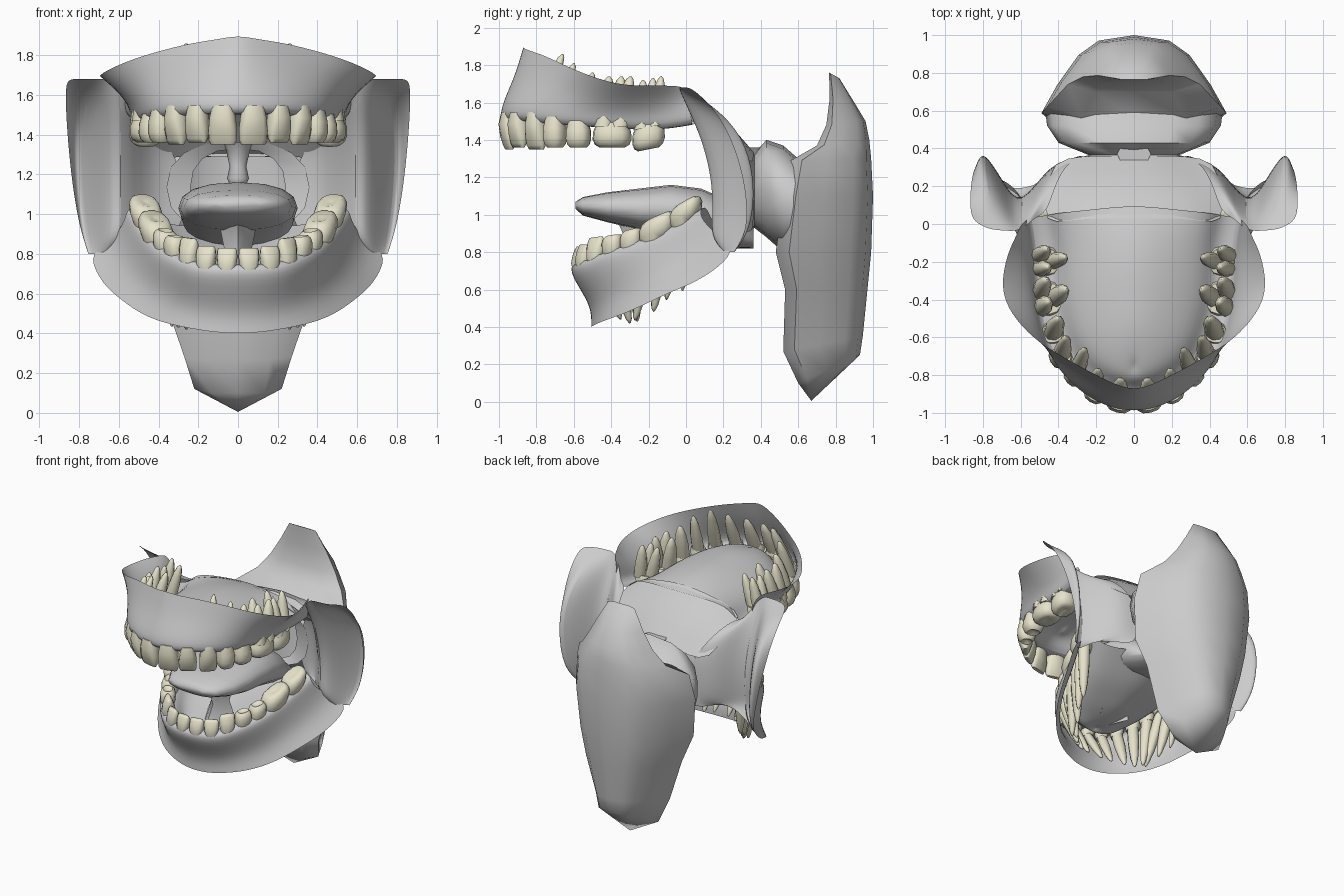
import bpy, bmesh, math
from mathutils import Vector as V

if "Cube" in bpy.data.objects:
    bpy.data.objects.remove(bpy.data.objects["Cube"])


def make(name, bm, mirror=False, mat=None, subsurf=0, angle=60):
    if mirror:
        dup = bmesh.ops.duplicate(bm, geom=bm.verts[:] + bm.edges[:] + bm.faces[:])["geom"]
        for v in [g for g in dup if isinstance(g, bmesh.types.BMVert)]:
            v.co.x *= -1
        bmesh.ops.reverse_faces(bm, faces=[g for g in dup if isinstance(g, bmesh.types.BMFace)])
        bmesh.ops.remove_doubles(bm, verts=bm.verts, dist=0.0005)
    bmesh.ops.recalc_face_normals(bm, faces=bm.faces)
    me = bpy.data.meshes.new(name)
    bm.to_mesh(me)
    bm.free()
    ob = bpy.data.objects.new(name, me)
    bpy.context.collection.objects.link(ob)
    if mat:
        me.materials.append(mat)
    if subsurf:
        ob.modifiers.new("smooth", "SUBSURF").levels = subsurf
        ob.modifiers["smooth"].render_levels = subsurf
    bpy.context.view_layer.objects.active = ob
    ob.select_set(True)
    bpy.ops.object.shade_smooth_by_angle(angle=math.radians(angle))
    ob.select_set(False)
    return ob


def loft(bm, rows, closed=False, caps=False, skip=None):
    vs = [[bm.verts.new(p) for p in r] for r in rows]
    n = len(rows[0])
    for i in range(len(rows) - 1):
        for j in range(n if closed else n - 1):
            if skip and skip(i, j):
                continue
            k = (j + 1) % n
            bm.faces.new((vs[i][j], vs[i][k], vs[i + 1][k], vs[i + 1][j]))
    if caps:
        bm.faces.new(vs[0])
        bm.faces.new(vs[-1])
    return vs


def normals(arch):
    out = []
    for i in range(len(arch)):
        a, b = arch[max(i - 1, 0)], arch[min(i + 1, len(arch) - 1)]
        t = V((b[0] - a[0], b[1] - a[1], 0)).normalized()
        out.append(V((0, -1, 0)) if i == 0 else V((t.y, -t.x, 0)))
    return out


# Gum sheet: free rim, outer wall, tooth crest, inner wall, then palate or mouth floor
def gum(name, arch, rim, centre, s, mix, pull):
    rows = []
    for a, n, r, c in zip(arch, normals(arch), rim, centre):
        a, r, c = V(a), V(r), V(c)
        up = V((0, 0, s))
        g = a + n * 0.07 + up * 0.06
        wall = a - n * 0.10 + up * 0.08
        mid = wall.lerp(c, 0.5)
        mid.z = wall.z * 0.3 + c.z * 0.7
        row = [r, r.lerp(g, mix) - n * pull, g, a + n * 0.062 - up * 0.012, a - n * 0.05 - up * .01, wall, mid, c]
        if a.x == 0:
            for p in row:
                p.x = 0
        rows.append(row)
    bm = bmesh.new()
    loft(bm, rows)
    return make(name, bm, True, subsurf=2)


gum("upper_gum_and_palate",
    [(0, -.93, 1.51), (.1, -.915, 1.51), (.2, -.87, 1.51), (.3, -.79, 1.5), (.38, -.68, 1.49),
     (.43, -.54, 1.48), (.46, -.38, 1.47), (.47, -.2, 1.46), (.48, -.07, 1.47), (.5, .04, 1.49)],
    [(0, -.88, 1.9), (.1, -.85, 1.88), (.24, -.78, 1.86), (.40, -.69, 1.82), (.53, -.61, 1.78),
     (.65, -.48, 1.73), (.71, -.34, 1.69), (.67, -.15, 1.69), (.62, -.06, 1.69), (.6, 0, 1.68)],
    [(0, -.75, 1.6), (0, -.7, 1.63), (0, -.64, 1.65), (0, -.56, 1.67), (0, -.46, 1.68),
     (0, -.36, 1.68), (0, -.25, 1.68), (0, -.13, 1.67), (0, 0, 1.64), (0, .1, 1.6)], 1, .5, .015)
gum("lower_gum_and_floor",
    [(0, -.555, .74), (.1, -.545, .74), (.2, -.51, .75), (.28, -.43, .79), (.34, -.34, .82),
     (.39, -.23, .86), (.43, -.1, .91), (.47, .02, .98), (.5, .1, 1.03)],
    [(0, -.51, .4), (.12, -.50, .405), (.27, -.45, .43), (.4, -.36, .46), (.51, -.24, .51),
     (.6, -.1, .58), (.66, .03, .63), (.71, .15, .70), (.75, .26, .8)],
    [(0, -.43, .7), (0, -.38, .69), (0, -.32, .69), (0, -.24, .7), (0, -.14, .72),
     (0, -.02, .76), (0, .1, .8), (0, .24, .87), (0, .37, .93)], -1, .4, .05)

# Cheeks: outer edge, pouch, inner fold and wall beside the throat
bm = bmesh.new()
rows = []
for z, oe, pb, fold, th, nk in [
        (1.68, (.865, .03), (.76, -.03), (.6, -.04), (.52, .04, 1.5), (.46, .06, 1.5)),
        (1.58, (.868, .14), (.77, .16), (.6, -.035), (.49, .15, 1.47), (.42, .2, 1.46)),
        (1.42, (.86, .24), (.80, .33), (.6, .01), (.45, .28, 1.38), (.36, .32, 1.36)),
        (1.2, (.84, .31), (.8, .385), (.6, .07), (.45, .33, 1.2), (.27, .36, 1.2)),
        (1.0, (.81, .33), (.78, .37), (.6, .08), (.45, .33, 1.0), (.27, .36, 1.0)),
        (.88, (.78, .31), (.76, .325), (.61, .08), (.46, .28, .95), (.3, .36, .92)),
        (.8, (.752, .255), (.74, .26), (.66, .18), (.5, .2, .94), (.36, .33, .9))]:
    o, p, f = V((*oe, z)), V((*pb, z)), V((*fold, z))
    rows.append([o, o.lerp(p, .6) + V((.01, 0, 0)), p, p.lerp(f, .5), f, V(th), V(nk)])
loft(bm, rows)
make("cheeks", bm, True, subsurf=2)

# Soft palate
bm = bmesh.new()
loft(bm, [[(0, .03, 1.63), (.2, .03, 1.61), (.35, .02, 1.57), (.48, .0, 1.5)],
          [(0, .2, 1.53), (.2, .2, 1.52), (.35, .18, 1.49), (.46, .16, 1.45)],
          [(0, .36, 1.34), (.15, .36, 1.33), (.26, .36, 1.28), (.44, .34, 1.28)]])
make("soft_palate", bm, True, subsurf=1)


def ring_y(y, w, zc, h, n=16, k=.85):
    pts = []
    for i in range(n):
        a = 2 * math.pi * i / n
        c, s = math.cos(a), math.sin(a)
        pts.append((w * math.copysign(abs(c) ** k, c), y, zc + h * math.copysign(abs(s) ** k, s)))
    return pts


# Tongue with the fold under it
bm = bmesh.new()
loft(bm, [ring_y(*r) for r in [(-.59, .12, 1.05, .02), (-.55, .2, 1.045, .05), (-.42, .27, 1.04, .08),
                               (-.25, .29, 1.03, .11), (-.08, .3, 1.03, .13), (.08, .29, 1.0, .14),
                               (.22, .26, .95, .13), (.36, .2, .88, .06)]], True, True)
make("tongue", bm)
bm = bmesh.new()
loft(bm, [[(.1, -.2, .98), (.05, -.3, .95), (0, -.36, .95)],
          [(.07, -.2, .83), (.02, -.28, .82), (0, -.3, .82)],
          [(.12, -.2, .7), (.05, -.33, .69), (0, -.38, .69)]])
make("tongue_frenulum", bm, True)

# Uvula
bm = bmesh.new()
loft(bm, [[(w * math.cos(a * math.pi / 4), .37 + .8 * w * math.sin(a * math.pi / 4), z) for a in range(8)]
          for z, w in [(1.36, .09), (1.32, .06), (1.24, .042), (1.18, .055), (1.145, .04), (1.13, .012)]],
     True, True)
make("uvula", bm)

# Throat passage with side lobes
bm = bmesh.new()
loft(bm, [ring_y(y, w, (a + b) / 2, (b - a) / 2) for y, w, a, b in
          [(.33, .36, .9, 1.37), (.365, .24, .93, 1.33), (.43, .40, .88, 1.40),
           (.52, .46, .8, 1.37), (.6, .47, .78, 1.3)]], True)
make("throat_passage", bm)

# Pharynx: tapered shell, open at the front where the passage enters
bm = bmesh.new()
rows = []
for zf, zb, yf, yb, w in [(1.76, 1.73, .765, .82, .11), (1.62, 1.6, .768, .9, .19), (1.48, 1.5, .75, .96, .27),
                          (1.37, 1.4, .70, .98, .35), (1.29, 1.3, .56, .99, .46), (1.1, 1.1, .52, 1.0, .49),
                          (.8, .8, .48, .99, .45), (.6, .6, .53, .97, .38), (.27, .35, .52, .945, .27),
                          (.1, .25, .6, .93, .22)]:
    d = yb - yf
    half = [(.6, .0), (1, .14), (.83, .45), (.6, .78), (.38, .94)]
    prof = [(0, 0)] + half + [(0, 1)] + [(-x, y) for x, y in reversed(half)]
    rows.append([(x * w, yf + y * d, zf + (zb - zf) * y) for x, y in prof])
vs = loft(bm, rows, True, skip=lambda i, j: i in (4, 5) and j in (0, 11))
bm.faces.new(vs[0])
tip = bm.verts.new((0, .67, .005))
for j in range(12):
    bm.faces.new((vs[-1][j], vs[-1][(j + 1) % 12], tip))
make("pharynx", bm, angle=70)

# Teeth
enamel = bpy.data.materials.new("enamel")
enamel.diffuse_color = (.80, .77, .60, 1)
enamel.use_nodes = True
enamel.node_tree.nodes["Principled BSDF"].inputs["Base Color"].default_value = enamel.diffuse_color


def tooth(bm, c, w, d, neck, edge, root, t, n, roots, molar):
    def ring(centre, a, b, k=.75, m=12):
        out = []
        for i in range(m):
            q = 2 * math.pi * i / m
            u, v = math.cos(q), math.sin(q)
            out.append(centre + t * a * math.copysign(abs(u) ** k, u) + n * b * math.copysign(abs(v) ** k, v))
        return out
    base, top, tip = V((*c, neck)), V((*c, edge)), V(root)
    if molar:
        prof = [(-.1, .78, .75), (.3, .97, .97), (.65, 1, 1), (.88, .88, .85), (1, .65, .6), (.88, .2, .15)]
    else:
        prof = [(-.1, .72, .75), (.25, .9, 1), (.6, 1, .8), (.88, .97, .48), (1, .82, .25)]
    loft(bm, [ring(base.lerp(top, f), w * a / 2, d * b / 2) for f, a, b in prof], True, True)
    start = base.lerp(top, .1)
    for ox, oy in roots:
        off, sc = t * ox * w + n * oy * d, (.8 if len(roots) == 1 else .55)
        loft(bm, [ring(start.lerp(tip, f) + off * (.8 + .3 * f), w * sc * a / 2, d * sc * 1.05 * a / 2, 1, 8)
                  for f, a in [(0, .9), (.4, .88), (.75, .65), (.94, .35), (1, .1)]], True, True)


def teeth(name, data, three, slopes):
    bm = bmesh.new()
    pts = [(0, data[0][1])] + [r[:2] for r in data]
    ns = normals(pts)[1:]
    for i, (r, n) in enumerate(zip(data, ns)):
        x, y, w, d, neck, edge, *root = r
        t = V((-n.y, n.x, slopes[i]))
        if i >= 5:
            rs = [(-.25, .25), (.25, .25), (0, -.25)] if three else [(-.24, 0), (.24, 0)]
        else:
            rs = [(0, 0)]
        tooth(bm, (x, y), w, d, neck, edge, root, t, n, rs, i >= 3)
    make(name, bm, True, enamel)


teeth("upper_teeth", [
    (.077, -.945, .15, .11, 1.53, 1.35, .07, -.82, 1.78), (.205, -.895, .125, .11, 1.53, 1.36, .19, -.77, 1.8),
    (.31, -.80, .125, .12, 1.53, 1.35, .26, -.66, 1.86), (.385, -.70, .12, .13, 1.51, 1.36, .36, -.6, 1.81),
    (.43, -.575, .135, .14, 1.49, 1.36, .40, -.5, 1.76), (.455, -.395, .21, .18, 1.48, 1.36, .41, -.35, 1.74),
    (.465, -.2, .175, .17, 1.48, 1.35, .41, -.18, 1.73)], True, [0, 0, 0, 0, 0, 0, .2])
teeth("lower_teeth", [
    (.055, -.57, .105, .09, .71, .83, .06, -.42, .47), (.16, -.545, .105, .09, .72, .84, .13, -.40, .46),
    (.245, -.48, .11, .1, .74, .88, .21, -.35, .44), (.315, -.39, .115, .11, .78, .89, .26, -.30, .42),
    (.365, -.29, .12, .12, .81, .92, .30, -.26, .43), (.415, -.15, .2, .16, .87, .99, .35, -.22, .46),
    (.465, .0, .17, .16, .96, 1.07, .43, -.06, .57)], False, [0, 0, .1, .15, .25, .45, .55])
